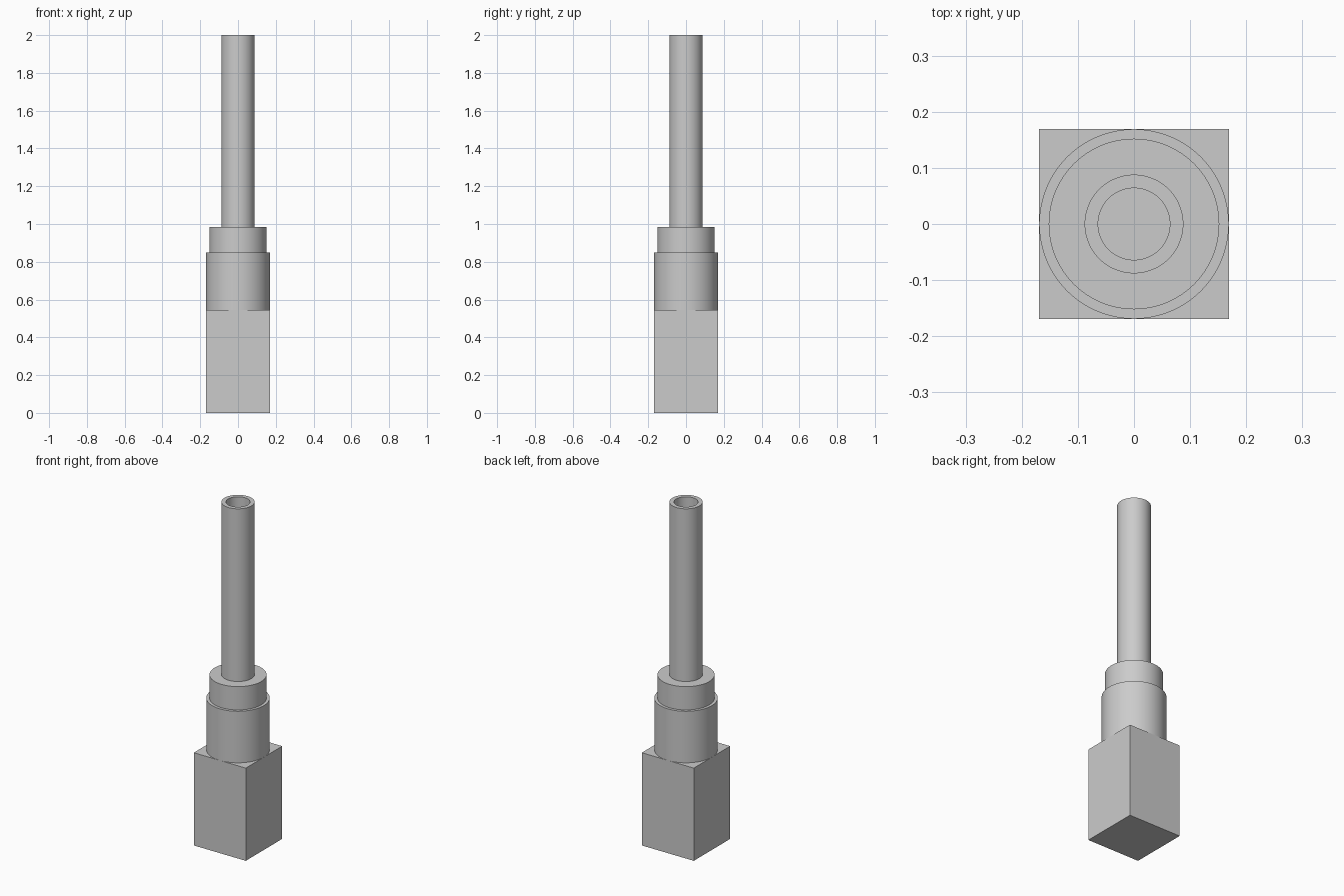
import bpy, bmesh
from math import tau, radians

if "Cube" in bpy.data.objects:
    bpy.data.objects.remove(bpy.data.objects["Cube"])

SIDES = 96


def finish(name, bm):
    bmesh.ops.recalc_face_normals(bm, faces=bm.faces)
    mesh = bpy.data.meshes.new(name)
    bm.to_mesh(mesh)
    bm.free()
    obj = bpy.data.objects.new(name, mesh)
    bpy.context.collection.objects.link(obj)
    return obj


def lathe(name, profile):
    """Spin an (r, z) profile around the z axis."""
    bm = bmesh.new()
    verts = [bm.verts.new((r, 0, z)) for r, z in profile]
    edges = [bm.edges.new(pair) for pair in zip(verts, verts[1:])]
    bmesh.ops.spin(bm, geom=verts + edges, cent=(0, 0, 0), axis=(0, 0, 1),
                   angle=tau, steps=SIDES, use_merge=False)
    bmesh.ops.remove_doubles(bm, verts=bm.verts, dist=1e-5)
    obj = finish(name, bm)
    bpy.ops.object.select_all(action='DESELECT')
    obj.select_set(True)
    bpy.context.view_layer.objects.active = obj
    bpy.ops.object.shade_smooth_by_angle(angle=radians(30))
    return obj


# Heights of the joints and radii of the turned parts
Z_BASE, Z_SLEEVE, Z_COLLAR, Z_TOP = 0.545, 0.848, 0.985, 2.0
R_SLEEVE, R_COLLAR, R_TUBE, R_BORE = 0.169, 0.152, 0.088, 0.064

# Square base block
bm = bmesh.new()
bmesh.ops.create_cube(bm, size=1)
bmesh.ops.scale(bm, vec=(2 * R_SLEEVE, 2 * R_SLEEVE, Z_BASE), verts=bm.verts)
bmesh.ops.translate(bm, vec=(0, 0, Z_BASE / 2), verts=bm.verts)
finish("base_block", bm)

# Wide sleeve with its top ledge
lathe("sleeve", [(R_SLEEVE, Z_BASE), (R_SLEEVE, Z_SLEEVE), (R_COLLAR, Z_SLEEVE)])

# Narrower collar with its top ledge
lathe("collar", [(R_COLLAR, Z_SLEEVE), (R_COLLAR, Z_COLLAR), (R_TUBE, Z_COLLAR)])

# Hollow tube, bore closed at the collar
lathe("tube", [(R_TUBE, Z_COLLAR), (R_TUBE, Z_TOP), (R_BORE, Z_TOP),
               (R_BORE, Z_COLLAR), (0, Z_COLLAR)])
